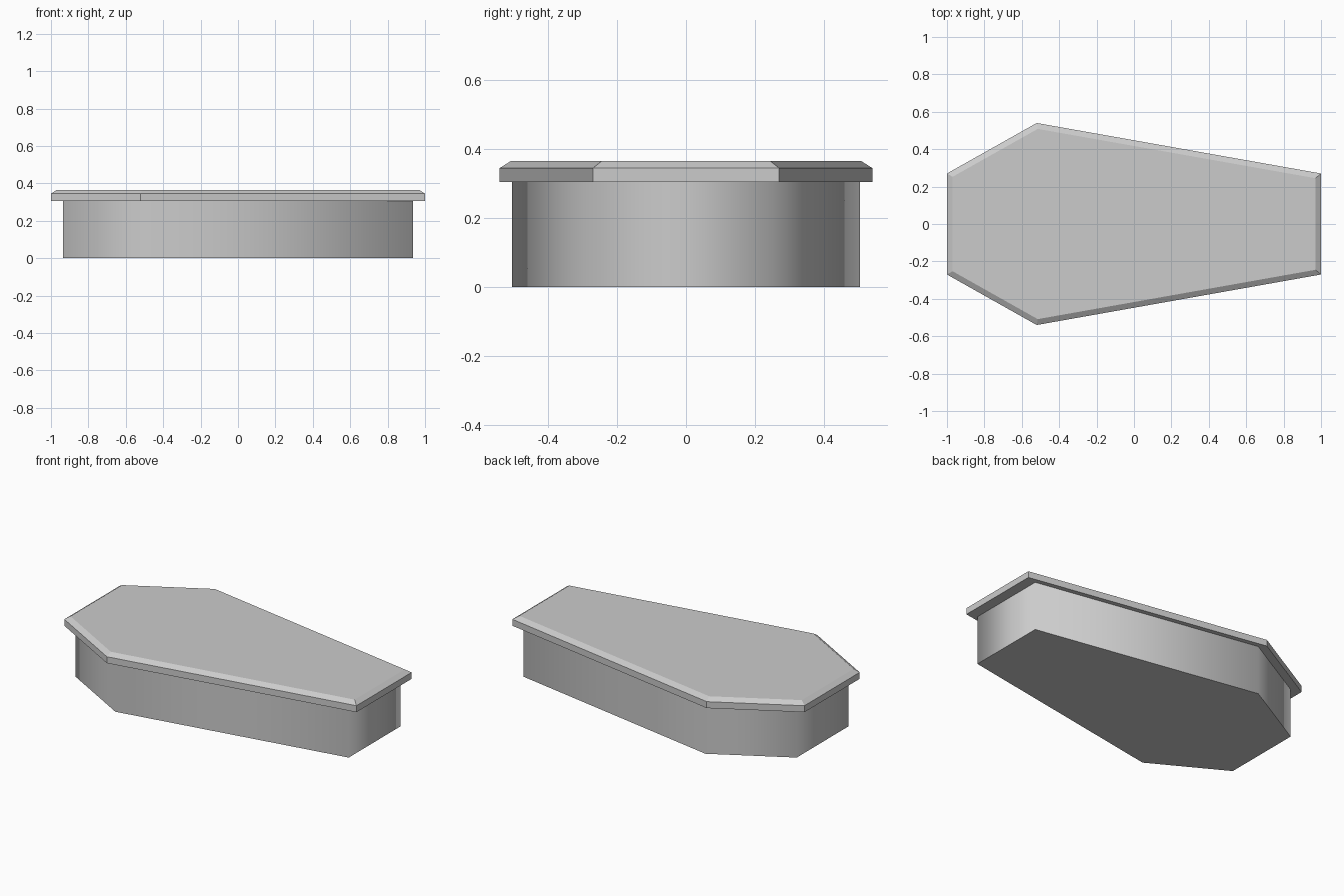
import bpy
import bmesh

if "Cube" in bpy.data.objects:
    bpy.data.objects.remove(bpy.data.objects["Cube"], do_unlink=True)

grey = bpy.data.materials.new("plain_grey")
grey.use_nodes = True
colour = (0.6, 0.6, 0.6, 1.0)
grey.diffuse_color = colour
grey.node_tree.nodes["Principled BSDF"].inputs["Base Color"].default_value = colour

# Six-sided tapered outline, widest at the shoulders
half = [(-1.0, 0.27), (-0.52, 0.54), (1.0, 0.27)]
outline = [(x, -y) for x, y in half] + [(x, y) for x, y in reversed(half)]


def prism(name, scale, bottom, top, chamfer=0.0, rise=0.0, smooth_sides=False):
    """Extrude the outline, optionally with a chamfered top edge."""
    bm = bmesh.new()
    base = bm.faces.new([bm.verts.new((x * scale, y * scale, bottom)) for x, y in outline])
    cap = bmesh.ops.extrude_face_region(bm, geom=[base], use_keep_orig=True)["geom"]
    for v in cap:
        if isinstance(v, bmesh.types.BMVert):
            v.co.z = top
    bmesh.ops.recalc_face_normals(bm, faces=bm.faces[:])
    if chamfer:
        lid_face = max(bm.faces, key=lambda f: f.calc_center_median().z)
        bmesh.ops.inset_region(bm, faces=[lid_face], thickness=chamfer,
                               use_even_offset=True)
        for v in lid_face.verts:
            v.co.z = top + rise
    if smooth_sides:
        for f in bm.faces:
            f.smooth = abs(f.normal.z) < 0.5
        # Keep the rims crisp while the walls blend round the corners
        for e in bm.edges:
            e.smooth = abs(e.verts[0].co.z - e.verts[1].co.z) > 0.01
    mesh = bpy.data.meshes.new(name)
    bm.to_mesh(mesh)
    bm.free()
    mesh.materials.append(grey)
    obj = bpy.data.objects.new(name, mesh)
    bpy.context.collection.objects.link(obj)
    return obj


# Box with softly shaded walls, and overhanging chamfered lid
prism("box_body", 0.935, 0.0, 0.305, smooth_sides=True)
prism("lid", 1.0, 0.305, 0.345, chamfer=0.03, rise=0.02)
